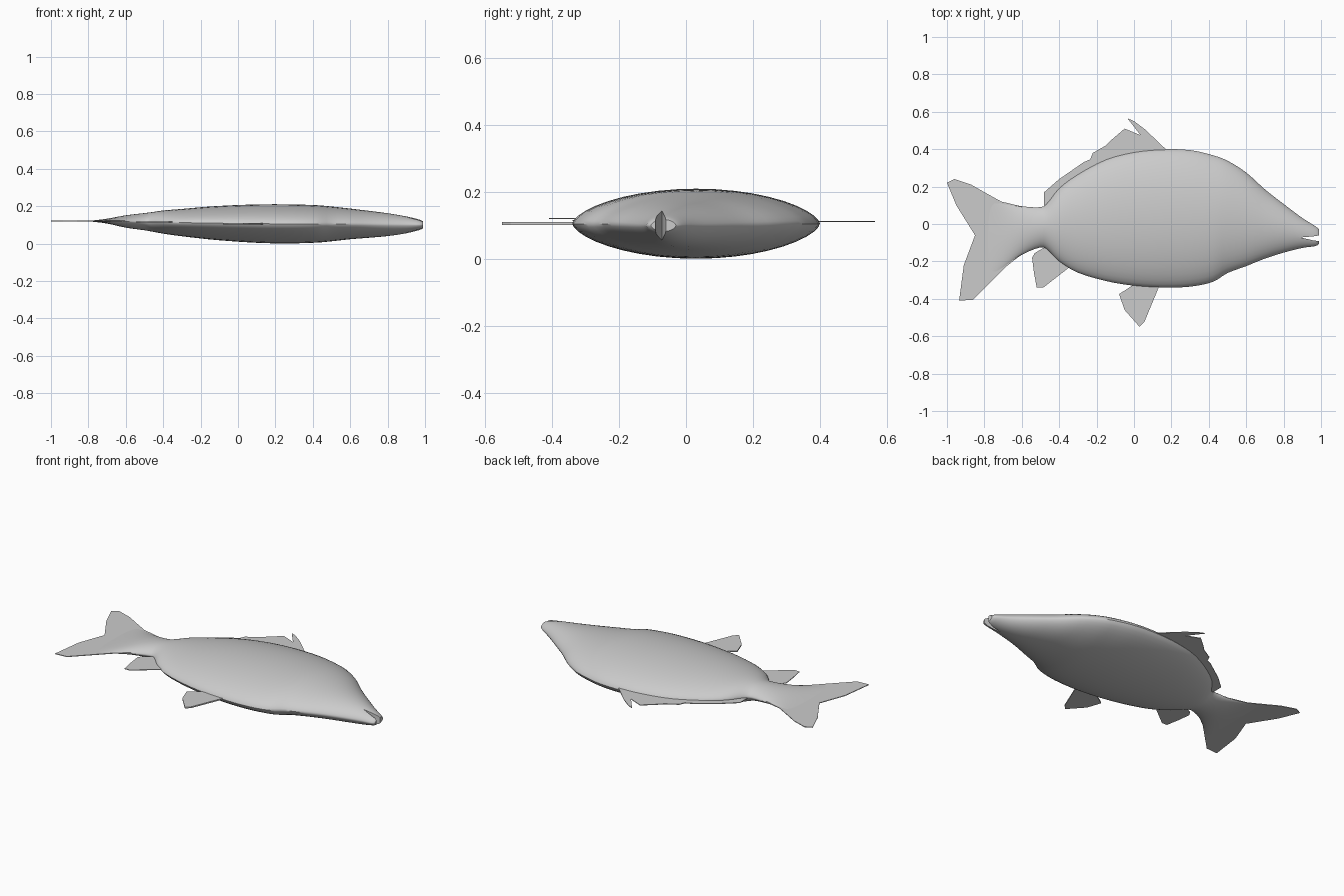
import bpy
import bmesh
import math
from mathutils import Vector

default_cube = bpy.data.objects.get("Cube")
if default_cube:
    bpy.data.objects.remove(default_cube, do_unlink=True)

RING_SIDES = 40
SUBSTEPS = 3
FIN_THICKNESS = 0.004

# One plain grey for the whole fish
grey = bpy.data.materials.new("plain grey")
grey.use_nodes = True
grey_colour = (0.6, 0.6, 0.6, 1)
grey.diffuse_color = grey_colour
grey.node_tree.nodes["Principled BSDF"].inputs["Base Color"].default_value = grey_colour


def add_object(name, bm, smooth_angle=None):
    """Turn a bmesh into a named, coloured object."""
    bmesh.ops.recalc_face_normals(bm, faces=bm.faces)
    mesh = bpy.data.meshes.new(name)
    bm.to_mesh(mesh)
    bm.free()
    mesh.materials.append(grey)
    obj = bpy.data.objects.new(name, mesh)
    bpy.context.collection.objects.link(obj)
    if smooth_angle:
        smooth(obj, smooth_angle)
    return obj


def smooth(obj, angle):
    bpy.ops.object.select_all(action="DESELECT")
    obj.select_set(True)
    bpy.context.view_layer.objects.active = obj
    bpy.ops.object.shade_smooth_by_angle(angle=math.radians(angle))


def refine(stations):
    """Insert spline-smoothed stations between the given ones."""
    points = [Vector(s) for s in stations]
    result = []
    last = len(points) - 1
    for i in range(last):
        before, start = points[max(i - 1, 0)], points[i]
        end, after = points[i + 1], points[min(i + 2, last)]
        for step in range(SUBSTEPS):
            t = step / SUBSTEPS
            result.append(start + 0.5 * t * (end - before + t * (
                2 * before - 5 * start + 4 * end - after
                + t * (3 * (start - end) + after - before))))
    return result + [points[last]]


def lens_ring(bm, station):
    """Cross-section with slightly pointed back and belly edges."""
    x, belly, back, half, centre_z = station
    ring = []
    for i in range(RING_SIDES):
        angle = math.tau * i / RING_SIDES
        y = (belly + back) / 2 + (back - belly) / 2 * math.cos(angle)
        rise = math.copysign(abs(math.sin(angle)) ** 1.25, math.sin(angle))
        ring.append(bm.verts.new((x, y, centre_z + half * rise)))
    return ring


def loft(name, stations):
    bm = bmesh.new()
    rings = [lens_ring(bm, s) for s in refine(stations)]
    for a, b in zip(rings, rings[1:]):
        for i in range(RING_SIDES):
            j = (i + 1) % RING_SIDES
            bm.faces.new((a[i], a[j], b[j], b[i]))
    bm.faces.new(rings[0])
    bm.faces.new(rings[-1])
    return add_object(name, bm)


def plate(name, outline, z, thickness=FIN_THICKNESS):
    """Flat fin cut to an outline in the x-y plane."""
    bm = bmesh.new()
    face = bm.faces.new([bm.verts.new((x, y, z - thickness / 2)) for x, y in outline])
    top = bmesh.ops.extrude_face_region(bm, geom=[face])["geom"]
    moved = [v for v in top if isinstance(v, bmesh.types.BMVert)]
    bmesh.ops.translate(bm, verts=moved, vec=(0, 0, thickness))
    bmesh.ops.triangulate(bm, faces=[f for f in bm.faces if len(f.verts) > 4])
    return add_object(name, bm)


# Body: x, belly y, back y, half thickness, centre z
body = loft("body", [
    (-.78, -.32, .155, .003, .12),
    (-.7, -.24, .115, .013, .12),
    (-.6, -.165, .095, .033, .118),
    (-.5, -.125, .09, .046, .117),
    (-.46, -.14, .115, .052, .116),
    (-.4, -.2, .19, .062, .115),
    (-.3, -.26, .265, .073, .112),
    (-.15, -.305, .345, .088, .11),
    (0, -.33, .385, .098, .108),
    (.15, -.34, .4, .104, .106),
    (.3, -.335, .395, .104, .105),
    (.42, -.31, .368, .1, .105),
    (.5, -.262, .338, .093, .105),
    (.6, -.225, .275, .082, .105),
    (.7, -.185, .185, .072, .103),
    (.8, -.153, .107, .061, .101),
    (.9, -.128, .032, .045, .1),
    (.97, -.118, -.012, .028, .1),
    (.99, -.105, -.03, .018, .1),
])

# Open mouth: a wedge cut out of the snout
wedge = plate("mouth_cutter",
              [(.89, -.072), (.96, -.066), (1.1, -.04), (1.1, -.105), (.96, -.088)],
              0.1, 0.3)
wedge.hide_render = True
cut = body.modifiers.new("mouth", "BOOLEAN")
cut.operation = "DIFFERENCE"
cut.solver = "EXACT"
cut.object = wedge
bpy.context.view_layer.objects.active = body
bpy.ops.object.modifier_apply(modifier=cut.name)
bpy.data.objects.remove(wedge, do_unlink=True)
smooth(body, 40)

# Forked tail
plate("tail_fin", [
    (-.6, .094), (-.71, .12), (-.8, .17), (-.87, .21), (-.96, .24), (-1, .22),
    (-.95, .1), (-.85, -.06), (-.91, -.22), (-.935, -.41), (-.86, -.405),
    (-.77, -.315), (-.68, -.225), (-.6, -.162),
], .121)

# Ragged fin along the back, with a spine at its front
plate("dorsal_fin", [
    (-.44, .1), (-.48, .1), (-.48, .17), (-.4, .24), (-.27, .33), (-.235, .345),
    (-.22, .38), (-.15, .42), (-.12, .45), (-.05, .51), (.035, .475),
    (-.035, .565), (0, .55), (.06, .505), (.17, .4), (.1, .36), (-.2, .28),
], .112)

# Belly fins
plate("anal_fin", [
    (-.47, -.12), (-.53, -.155), (-.545, -.18), (-.535, -.26), (-.52, -.34),
    (-.485, -.34), (-.35, -.235), (-.36, -.18),
], .115)
plate("pelvic_fin", [
    (.02, -.31), (-.08, -.375), (-.05, -.46), (.03, -.55), (.055, -.525),
    (.14, -.32),
], .106, 0.008)
